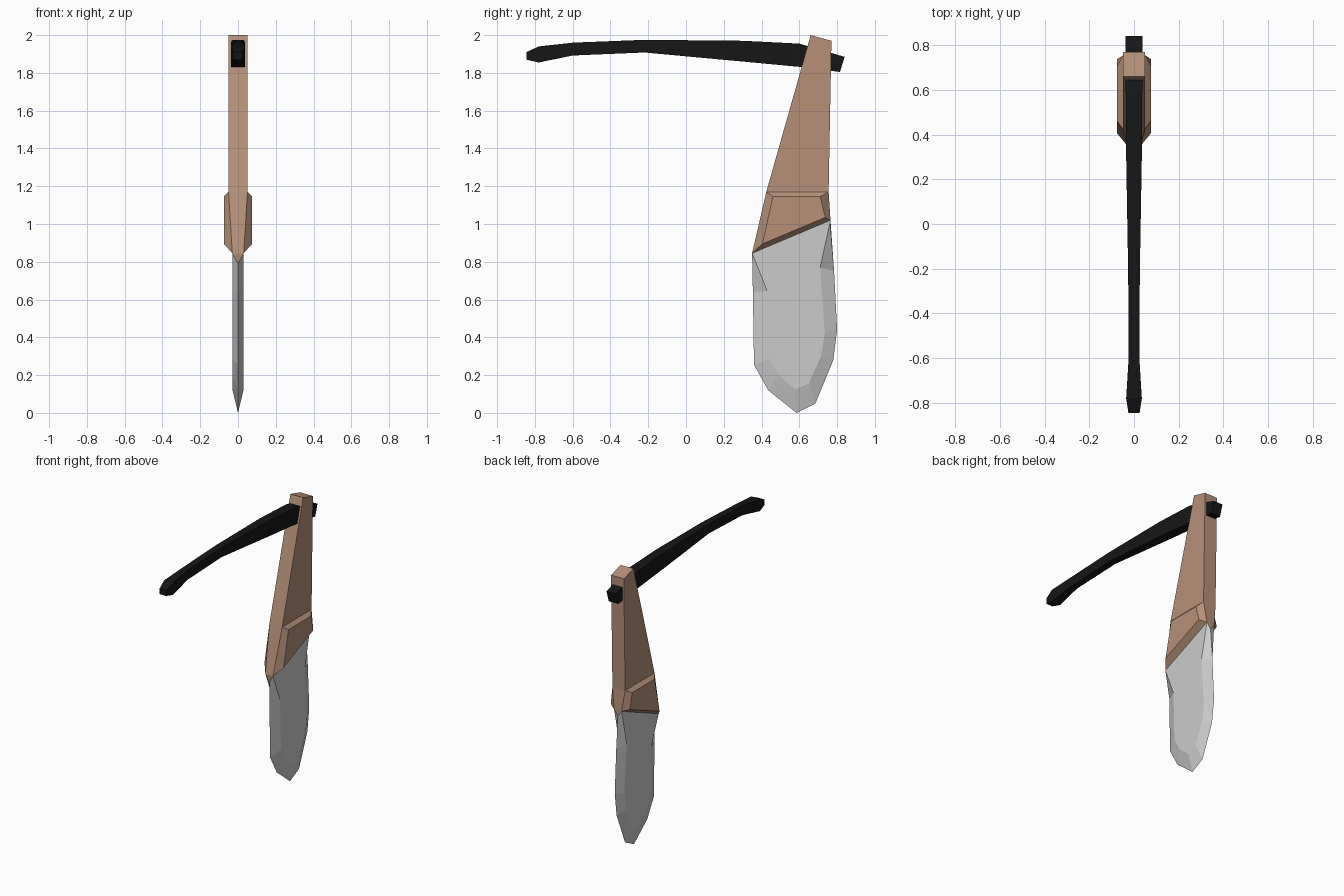
import bpy, bmesh

if "Cube" in bpy.data.objects:
    bpy.data.objects.remove(bpy.data.objects["Cube"])


def material(name, rgb):
    m = bpy.data.materials.new(name)
    m.diffuse_color = (*rgb, 1)
    m.use_nodes = True
    m.node_tree.nodes["Principled BSDF"].inputs["Base Color"].default_value = m.diffuse_color
    return m


def build(name, verts, faces, mat=None):
    me = bpy.data.meshes.new(name)
    me.from_pydata(verts, [], faces)
    bm = bmesh.new()
    bm.from_mesh(me)
    bmesh.ops.remove_doubles(bm, verts=bm.verts, dist=0.0005)
    bmesh.ops.recalc_face_normals(bm, faces=bm.faces)
    bm.to_mesh(me)
    bm.free()
    ob = bpy.data.objects.new(name, me)
    bpy.context.collection.objects.link(ob)
    if mat:
        me.materials.append(mat)
    return ob


def mirrored(verts, faces):
    """Add the half shape's reflection across x = 0."""
    n = len(verts)
    return (verts + [(-x, y, z) for x, y, z in verts],
            faces + [[i + n for i in reversed(f)] for f in faces])


wood = material("brown_wood", (0.46, 0.28, 0.19))
black = material("black_bar", (0.008, 0.008, 0.008))

# Curved bar: y/z of top edge, y/z of bottom edge, half width
stations = [(-.845, 1.91, -.845, 1.87, .025), (-.78, 1.94, -.78, 1.855, .035),
            (-.6, 1.96, -.6, 1.892, .024), (-.22, 1.975, -.22, 1.908, .026),
            (.3, 1.97, .3, 1.86, .035), (.6, 1.955, .6, 1.832, .037),
            (.84, 1.885, .815, 1.805, .037)]
v, f = [], []
for ty, tz, by, bz, w in stations:
    v += [(w, ty, tz), (-w, ty, tz), (-w, by, bz), (w, by, bz)]
for s in range(len(stations) - 1):
    for k in range(4):
        a, b = 4 * s + k, 4 * s + (k + 1) % 4
        f.append([a, b, b + 4, a + 4])
f += [[3, 2, 1, 0], [len(v) - 4 + i for i in range(4)]]
build("curved_bar", v, f, black)

# Wooden shaft with raised collar cheeks and a pointed underside
v = [(.05, .66, 2), (.05, .77, 1.97), (.05, .755, 1.17), (.03, .765, 1.02),
     (.03, .35, .845), (.05, .425, 1.17),
     (.075, .46, 1.145), (.075, .71, 1.145), (.075, .738, 1.035), (.075, .405, .895),
     (0, .355, .79), (0, .765, .98)]
f = [[0, 1, 2, 5], [5, 2, 7, 6], [2, 3, 8, 7], [3, 4, 9, 8], [4, 5, 6, 9],
     [6, 7, 8, 9], [3, 11, 10, 4]]
v, f = mirrored(v, f)
for a, b in [(0, 1), (1, 2), (2, 3), (4, 5), (5, 0)]:
    f.append([a, b, b + 12, a + 12])
f += [[4, 10, 16], [3, 15, 11]]
build("wooden_shaft", v, f, wood)

# Blade: flat cheek contour bevelled out to a sharp rim on the centre plane
cheek = [(.35, .845), (.43, .645), (.44, .29), (.49, .2), (.58, .125),
         (.65, .155), (.715, .3), (.735, .42), (.71, .77), (.765, 1.02)]
rim = [(.352, .79), (.354, .64), (.36, .255), (.435, .12), (.585, 0),
       (.685, .05), (.78, .28), (.8, .44), (.784, .75), (.765, .98)]
n = len(rim)
v = [(.03, y, z) for y, z in cheek] + [(0, y, z) for y, z in rim]
f = [list(range(n))] + [[i, i + n, i + n + 1, i + 1] for i in range(n - 1)]
f.append([0, n - 1, 2 * n - 1, n])
build("blade", *mirrored(v, f))
